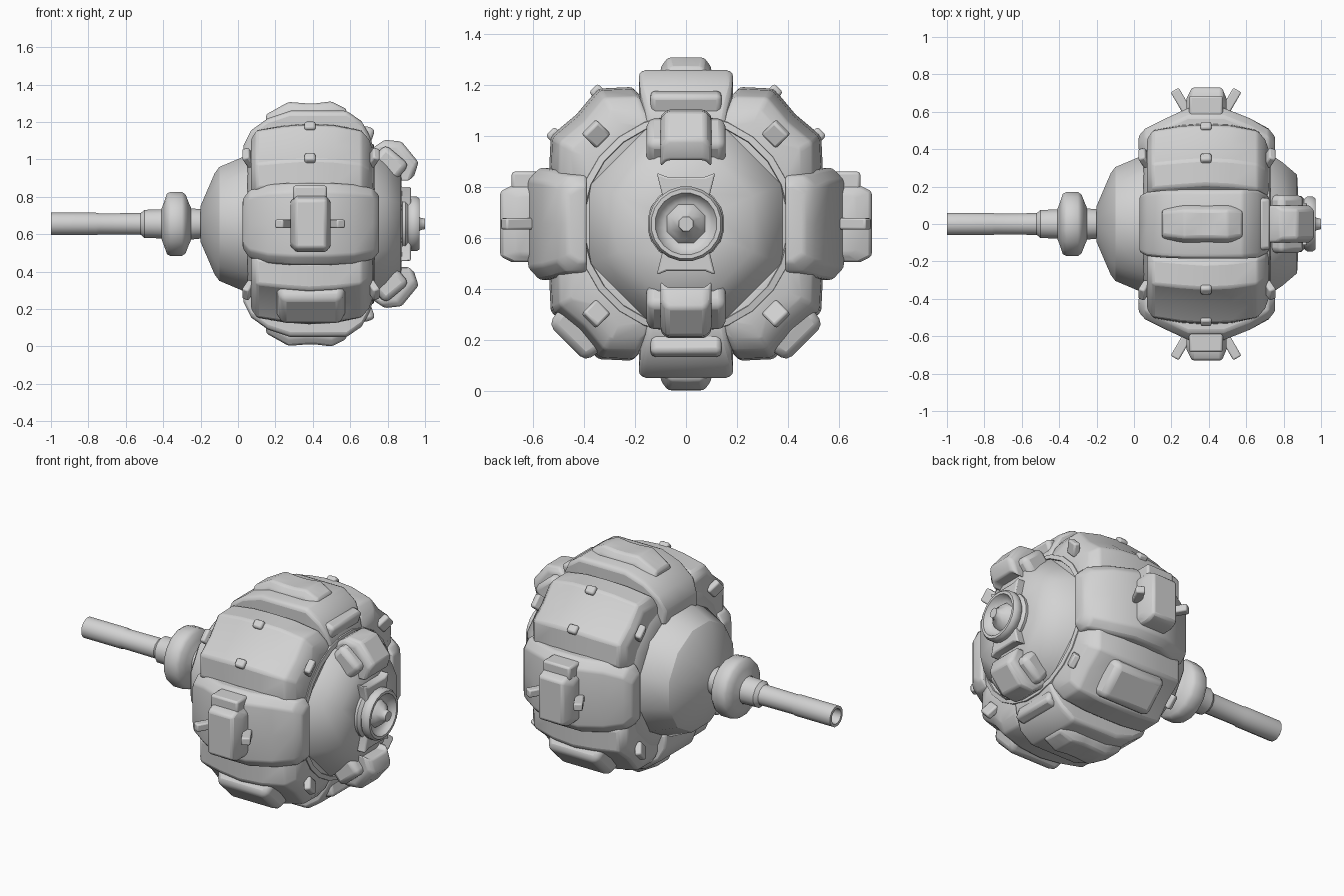
import bpy, bmesh, math
from mathutils import Matrix, Vector

if "Cube" in bpy.data.objects:
    bpy.data.objects.remove(bpy.data.objects["Cube"])

AXIS_Z = 0.655
grey = bpy.data.materials.new("plain grey")
grey.use_nodes = True
grey.diffuse_color = (0.65, 0.65, 0.65, 1)
grey.node_tree.nodes["Principled BSDF"].inputs["Base Color"].default_value = (0.65, 0.65, 0.65, 1)


def finish(name, bm, turn=0, bevel=0, smooth=42):
    """Make an object on the long axis, turned about x by some degrees."""
    bmesh.ops.remove_doubles(bm, verts=bm.verts, dist=0.0005)
    bmesh.ops.recalc_face_normals(bm, faces=bm.faces)
    mesh = bpy.data.meshes.new(name)
    bm.to_mesh(mesh)
    bm.free()
    mesh.materials.append(grey)
    ob = bpy.data.objects.new(name, mesh)
    bpy.context.collection.objects.link(ob)
    ob.location.z = AXIS_Z
    ob.rotation_euler.x = math.radians(turn)
    bpy.ops.object.select_all(action='DESELECT')
    ob.select_set(True)
    bpy.context.view_layer.objects.active = ob
    bpy.ops.object.shade_smooth_by_angle(angle=math.radians(smooth))
    if bevel:
        mod = ob.modifiers.new("soft edges", 'BEVEL')
        mod.width, mod.segments, mod.limit_method = bevel, 2, 'ANGLE'
    return ob


def loft(bm, rings, caps=True):
    loops = [[bm.verts.new(p) for p in ring] for ring in rings]
    for a, b in zip(loops, loops[1:]):
        for i in range(len(a)):
            j = (i + 1) % len(a)
            bm.faces.new((a[i], a[j], b[j], b[i]))
    if caps:
        bm.faces.new(loops[0])
        bm.faces.new(loops[-1])


def lathe(name, profile, sides=16, smooth=38):
    """Revolve (x, radius) pairs about the long axis."""
    bm = bmesh.new()
    step = math.tau / sides
    loft(bm, [[(x, r * math.cos((i + .5) * step), r * math.sin((i + .5) * step))
               for i in range(sides)] for x, r in profile], caps=False)
    return finish(name, bm, smooth=smooth)


def plate(name, stations, base, turn, shoulder=0.06, crown=0.55, dip=0.0):
    """Armour plate lofted through (x, half width, height) stations."""
    bm = bmesh.new()
    loft(bm, [[(x, -w, base), (x, -w, h - shoulder), (x, -w * crown, h), (x, 0, h - dip),
               (x, w * crown, h), (x, w, h - shoulder), (x, w, base)]
              for x, w, h in stations])
    return finish(name, bm, turn, bevel=0.012)


def block(name, centre, size, turn=0, tilt=0, bevel=0.02, taper=1.0):
    """Box in plate space: x along, y across, z outward; tilt is about y."""
    bm = bmesh.new()
    bmesh.ops.create_cube(bm, size=1)
    for v in bm.verts:
        k = taper if v.co.z > 0 else 1
        v.co = Vector((v.co.x * size[0] * k, v.co.y * size[1] * k, v.co.z * size[2]))
    bm.transform(Matrix.Translation(centre) @ Matrix.Rotation(math.radians(tilt), 4, 'Y'))
    return finish(name, bm, turn, bevel)


# Barrel, collar and rear cone
lathe("barrel", [(-.9, 0), (-.9, .04), (-1, .045), (-1, .062), (-.76, .062), (-.74, .058),
                 (-.52, .06), (-.5, .078), (-.41, .08), (-.36, .09), (-.3, 0)], 12)
lathe("collar", [(-.41, .08), (-.395, .12), (-.38, .165), (-.36, .175), (-.3, .175), (-.28, .16),
                 (-.265, .12), (-.25, .085), (-.2, .08), (-.19, .1), (-.15, .11)], 16, 60)
lathe("rear_cone", [(-.2, 0), (-.2, .1), (-.125, .28), (-.1, .315), (.06, .385), (.1, .385)], 12, 30)

# Round core and front dome
lathe("core", [(.05, 0), (.05, .38), (.075, .455), (.12, .51), (.25, .54), (.38, .55), (.55, .54),
               (.64, .515), (.69, .46), (.71, .4), (.71, 0)], 16, 45)
lathe("dome_rim", [(.66, .445), (.725, .43), (.73, .405), (.69, .395)], 24)
lathe("front_dome", [(.68, .425), (.74, .395), (.79, .36), (.872, .285), (.88, .13), (.88, 0)], 8, 50)

# Diagonal armour plates with lugs and outer fittings
for label, turn in (("upper_left", -45), ("upper_right", 45),
                    ("lower_left", -135), ("lower_right", 135)):
    plate(label + "_plate",
          [(.07, .19, .535), (.1, .22, .58), (.25, .23, .607), (.38, .23, .62),
           (.52, .23, .61), (.66, .22, .578), (.7, .195, .53), (.72, .165, .47)],
          .36, turn, shoulder=.09, crown=.57, dip=.012)
    for end in (-1, 1):
        block(label + "_lug", (.39 + end * .335, 0, .5), (.04, .08, .08), turn,
              tilt=end * 25, bevel=.01)
    if label.startswith("lower"):
        block(label + "_box", (.39, 0, .612), (.38, .24, .1), turn, bevel=.03, taper=.85)
    else:
        for side in (-1, 1):
            block(label + "_peg", (.385, side * .12, .605), (.06, .05, .06), turn, bevel=.012)

# Top and bottom plates
for label, turn in (("top", 0), ("bottom", 180)):
    plate(label + "_plate",
          [(.03, .15, .42), (.07, .17, .5), (.16, .18, .565), (.28, .185, .605),
           (.58, .185, .605), (.66, .18, .55), (.7, .16, .48), (.72, .15, .42)],
          .33, turn, shoulder=.012, crown=.85)
    plate(label + "_cap", [(.15, .085, .585), (.27, .1, .652), (.36, .1, .645), (.42, .1, .645),
                           (.5, .1, .655), (.58, .09, .615)], .5, turn, shoulder=.04, crown=.7)
    block(label + "_front_step", (.685, 0, .47), (.07, .28, .1), turn, tilt=20)

# Side plates with boxes, splayed pegs and flanges
for label, turn in (("left", -90), ("right", 90)):
    sign = 1 if label == "right" else -1
    plate(label + "_plate",
          [(.025, .13, .47), (.06, .18, .51), (.16, .21, .56), (.29, .22, .62),
           (.48, .22, .62), (.62, .21, .565), (.72, .19, .51), (.755, .15, .465)],
          .39, turn, shoulder=.045, crown=.78)
    plate(label + "_box",
          [(.28, .12, .67), (.31, .15, .73), (.47, .15, .73), (.495, .12, .67)],
          .55, turn, shoulder=.045, crown=.85)
    block(label + "_box_flange", (.385, sign * .165, .625), (.18, .08, .12), turn, bevel=.012)
    for end in (-1, 1):
        block(label + "_peg", (.385 + end * .135, 0, .66), (.05, .045, .13), turn,
              tilt=end * 30, bevel=.008)

# Front eye: mount, ring and lens
mount = bmesh.new()
loft(mount, [[(x, y, z) for y, z in ((-.115, .2), (-.075, .185), (.075, .185), (.115, .2),
                                     (.09, .1), (.09, -.1), (.115, -.2), (.075, -.185),
                                     (-.075, -.185), (-.115, -.2), (-.09, -.1), (-.09, .1))]
             for x in (.84, .925)])
finish("eye_mount", mount, bevel=.008)
lathe("eye_ring", [(.87, .15), (.895, .152), (.91, .135), (.925, .148), (.955, .148), (.97, .138),
                   (.97, .122), (.95, .112), (.93, .088), (.93, 0)], 20, 50)
lathe("eye_lens", [(.92, .088), (.955, .065), (.975, .036), (1, .03), (1, 0)], 8, 50)

# Brackets above and below the eye
for label, turn in (("upper", 0), ("lower", 180)):
    bm = bmesh.new()
    side = ((.7, .29), (.71, .4), (.785, .45), (.875, .44), (.965, .33), (.94, .25), (.85, .25))
    loft(bm, [[(x - inset, y, z - inset) for x, z in side]
              for y, inset in ((-.1, .025), (-.075, 0), (.075, 0), (.1, .025))])
    finish(label + "_bracket", bm, turn, bevel=.012)
    block(label + "_bracket_wing", (.8, 0, .31), (.17, .31, .16), turn, tilt=40, bevel=.03)
